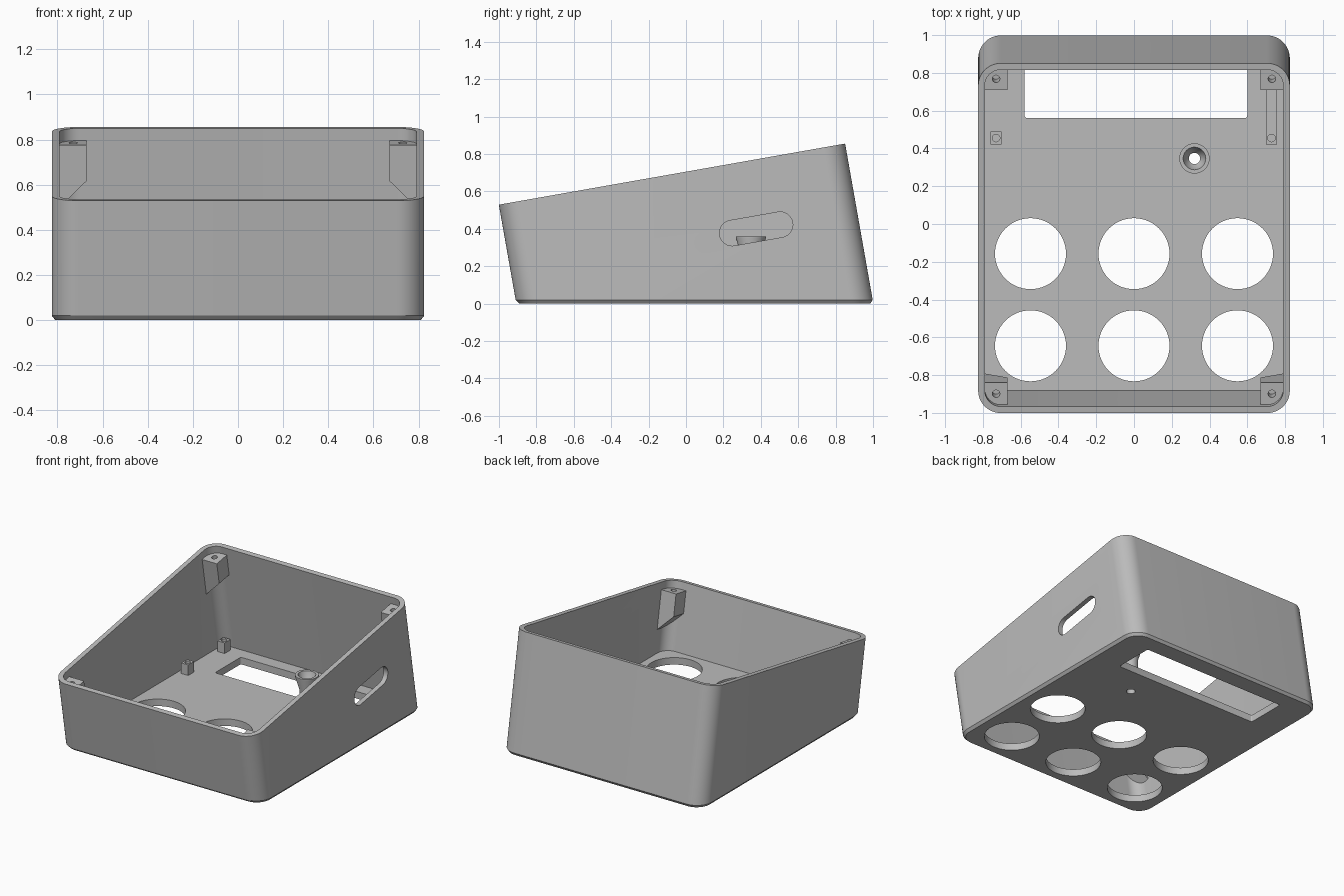
import bpy, bmesh, math
from mathutils import Vector

if "Cube" in bpy.data.objects:
    bpy.data.objects.remove(bpy.data.objects["Cube"])

TILT = math.radians(10)
S, C = math.sin(TILT), math.cos(TILT)
MID, HALF_X, HALF_U, RADIUS = 0.0465, 0.825, 0.94, 0.12
RIM, WALL, FLOOR = 0.695, 0.035, 0.052
AXIS = Vector((0, -S, C))

grey = bpy.data.materials.new("plain grey")
grey.use_nodes = True
grey.diffuse_color = (0.5, 0.5, 0.5, 1)
grey.node_tree.nodes["Principled BSDF"].inputs["Base Color"].default_value = (0.5, 0.5, 0.5, 1)


def tilted(x, u, w):
    """Point in the leaning frame of the case."""
    return Vector((x, u * C - w * S, u * S + w * C))


def outline(cx, cy, hx, hy, r=0, n=10):
    """Rounded rectangle; a circle when hx = hy = r."""
    if r == 0:
        n = 0
    pts = []
    for q, (sx, sy) in enumerate(((1, 1), (-1, 1), (-1, -1), (1, -1))):
        for i in range(n + 1):
            a = (q + (i / n if n else 0)) * math.pi / 2
            pts.append((cx + sx * (hx - r) + r * math.cos(a), cy + sy * (hy - r) + r * math.sin(a)))
    return pts


def loft(bm, rings, closed=False):
    """Skin a stack of rings, capped at both ends or joined into a loop."""
    loops = [[bm.verts.new(p) for p in ring] for ring in rings]
    pairs = list(zip(loops, loops[1:]))
    if closed:
        pairs.append((loops[-1], loops[0]))
    else:
        bm.faces.new(loops[0][::-1])
        bm.faces.new(loops[-1])
    n = len(loops[0])
    for a, b in pairs:
        for i in range(n):
            j = (i + 1) % n
            bm.faces.new((a[i], a[j], b[j], b[i]))


def prism(bm, pts, direction):
    loft(bm, [[Vector(p) for p in pts], [Vector(p) + Vector(direction) for p in pts]])


def upright(bm, shape, z0, z1):
    prism(bm, [(x, y, z0) for x, y in shape], (0, 0, z1 - z0))


def finish(bm, name):
    bmesh.ops.remove_doubles(bm, verts=bm.verts, dist=0.0001)
    bmesh.ops.recalc_face_normals(bm, faces=bm.faces)
    mesh = bpy.data.meshes.new(name)
    bm.to_mesh(mesh)
    bm.free()
    ob = bpy.data.objects.new(name, mesh)
    bpy.context.collection.objects.link(ob)
    mesh.materials.append(grey)
    return ob


def select(ob):
    bpy.ops.object.select_all(action='DESELECT')
    ob.select_set(True)
    bpy.context.view_layer.objects.active = ob


def cut(ob, bm):
    cutter = finish(bm, "cutter")
    cutter.hide_render = True
    mod = ob.modifiers.new("cut", 'BOOLEAN')
    mod.operation, mod.solver, mod.object = 'DIFFERENCE', 'EXACT', cutter
    select(ob)
    bpy.ops.object.modifier_apply(modifier=mod.name)
    bpy.data.objects.remove(cutter)


def smooth(ob):
    select(ob)
    bpy.ops.object.shade_smooth_by_angle(angle=math.radians(25))


# Leaning open case with chamfered foot, rim and flat floor
def case_ring(inset, z=None):
    ring = []
    for x, u in outline(0, MID, HALF_X - inset, HALF_U - inset, RADIUS - inset, 12):
        ring.append(tilted(x, u, RIM if z is None else (z - u * S) / C))
    return ring


bm = bmesh.new()
loft(bm, [case_ring(0.016, 0), case_ring(0, 0.02), case_ring(0),
          case_ring(WALL), case_ring(WALL, FLOOR)])
case = finish(bm, "case")

# Openings: six round holes, display window, small hole, side slot
bm = bmesh.new()
for x in (-0.548, 0, 0.548):
    for y in (-0.645, -0.157):
        upright(bm, outline(x, y, 0.188, 0.188, 0.188, 14), -0.1, 0.15)
upright(bm, outline(0.01, 0.71, 0.59, 0.15, 0.015, 3), -0.1, 0.15)
upright(bm, outline(0.32, 0.347, 0.03, 0.03, 0.03, 6), -0.1, 0.15)
slot_u, slot_w = 0.375 * C + 0.4 * S, 0.4 * C - 0.375 * S
prism(bm, [tilted(0.7, u, w) for u, w in outline(slot_u, slot_w, 0.198, 0.068, 0.068)], (0.3, 0, 0))
cut(case, bm)
smooth(case)

# Hanging screw posts in the corners, undersides sloping to the wall
TOP = 0.64
for sx, side in ((1, "left"), (-1, "right")):
    for su, end in ((1, "back"), (-1, "front")):
        foot = [(0.67, 0.787), (0.80, 0.787)]
        for i in range(9):
            a = i / 8 * math.pi / 2
            foot.append((0.705 + 0.095 * math.cos(a), 0.82 + 0.095 * math.sin(a)))
        foot.append((0.67, 0.915))
        bm = bmesh.new()
        loft(bm, [[tilted(sx * x, MID + su * u, TOP) for x, u in foot],
                  [tilted(sx * x, MID + su * u, TOP - 0.16 - (x - 0.67)) for x, u in foot]])
        post = finish(bm, f"{end}_{side}_screw_post")
        bm = bmesh.new()
        bore = outline(sx * 0.73, MID + su * 0.8465, 0.02, 0.02, 0.02, 5)
        prism(bm, [tilted(x, u, TOP - 0.1) for x, u in bore], AXIS * 0.2)
        cut(post, bm)
        smooth(post)

# Board supports standing on the floor
for name, x, y0, y1 in (("right_front_support", -0.73, 0.42, 0.49),
                        ("right_back_support", -0.73, 0.845, 0.915),
                        ("left_support_bar", 0.728, 0.42, 0.915)):
    bm = bmesh.new()
    upright(bm, outline(x, (y0 + y1) / 2, 0.029, (y1 - y0) / 2), FLOOR - 0.01, 0.13)
    support = finish(bm, name)
    bm = bmesh.new()
    for y in sorted({round(y0 + 0.035, 3), round(y1 - 0.035, 3)}):
        upright(bm, outline(x, y, 0.02, 0.02, 0.02, 5), 0.07, 0.2)
    cut(support, bm)
    smooth(support)

# Hollow funnel-topped tube over the small hole
profile = ((0.03, FLOOR - 0.01), (0.05, FLOOR - 0.01), (0.05, 0.25), (0.08, 0.35), (0.08, 0.36),
           (0.06, 0.36), (0.045, 0.31), (0.03, 0.29))
bm = bmesh.new()
loft(bm, [[Vector((x, y, z)) for x, y in outline(0.32, 0.347, r, r, r, 8)] for r, z in profile], True)
smooth(finish(bm, "funnel_tube"))
